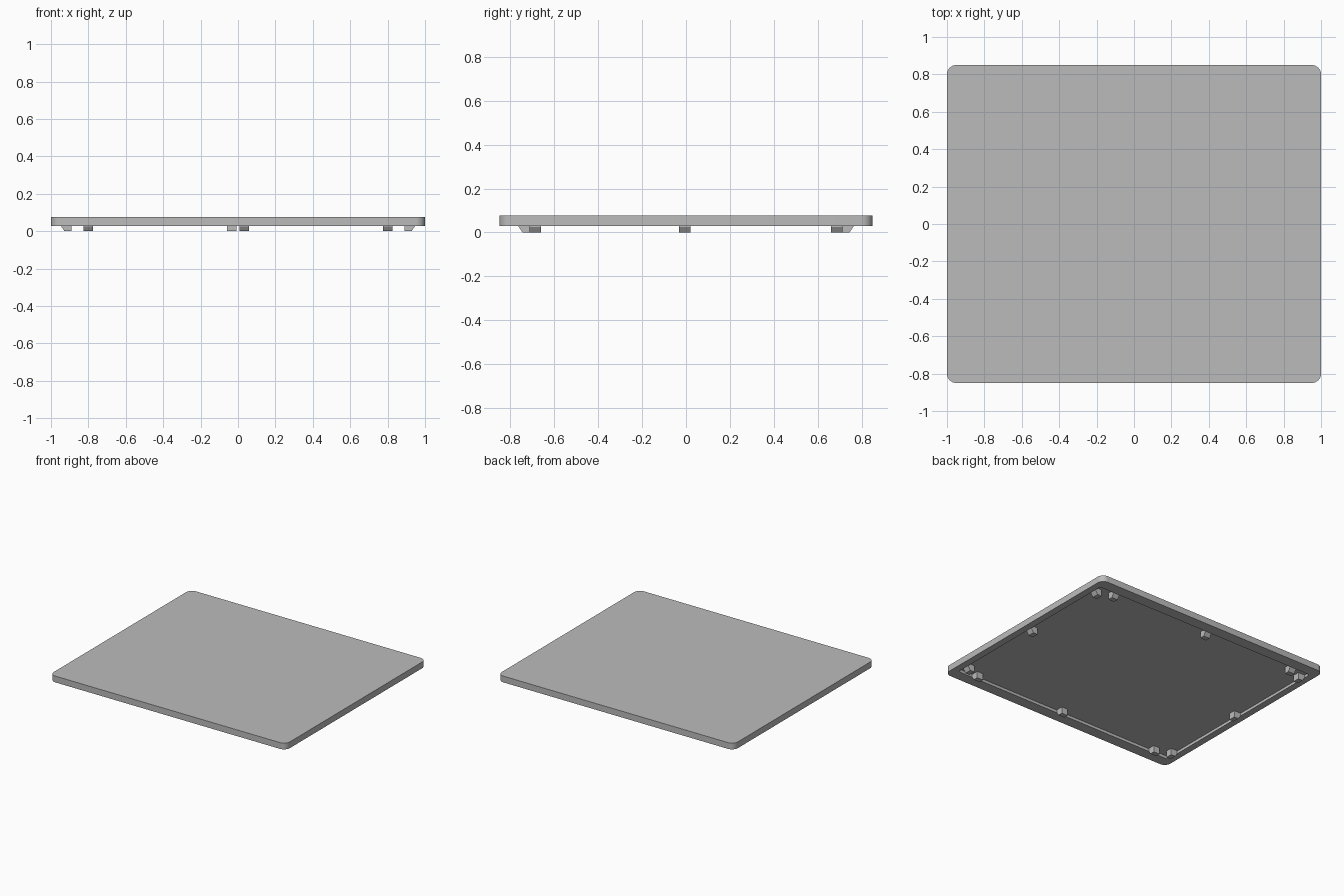
import bpy, bmesh, math

if "Cube" in bpy.data.objects:
    bpy.data.objects.remove(bpy.data.objects["Cube"])

TOP, RIM, CEILING = 0.077, 0.029, 0.05

grey = bpy.data.materials.new("plain grey")
grey.use_nodes = True
grey.diffuse_color = (0.5, 0.5, 0.5, 1)
grey.node_tree.nodes["Principled BSDF"].inputs["Base Color"].default_value = grey.diffuse_color


def finish(bm, name):
    bmesh.ops.recalc_face_normals(bm, faces=bm.faces)
    mesh = bpy.data.meshes.new(name)
    bm.to_mesh(mesh)
    bm.free()
    mesh.materials.append(grey)
    obj = bpy.data.objects.new(name, mesh)
    bpy.context.collection.objects.link(obj)
    return obj


def rounded_ring(bm, half_x, half_y, radius, z, steps=8):
    ring = []
    for quarter, (sx, sy) in enumerate([(1, 1), (-1, 1), (-1, -1), (1, -1)]):
        for i in range(steps + 1):
            a = (quarter + i / steps) * math.pi / 2
            ring.append(bm.verts.new((sx * (half_x - radius) + radius * math.cos(a),
                                      sy * (half_y - radius) + radius * math.sin(a), z)))
    return ring


# Panel: rounded slab with a shallow recess underneath
bm = bmesh.new()
rings = [rounded_ring(bm, 1, 0.85, 0.05, TOP),
         rounded_ring(bm, 1, 0.85, 0.05, RIM),
         rounded_ring(bm, 0.948, 0.765, 0.02, RIM),
         rounded_ring(bm, 0.948, 0.765, 0.02, CEILING)]
for a, b in zip(rings, rings[1:]):
    for i in range(len(a)):
        j = (i + 1) % len(a)
        bm.faces.new((a[i], a[j], b[j], b[i]))
bm.faces.new(rings[0])
bm.faces.new(rings[-1])
panel = finish(bm, "lid_panel")
bpy.context.view_layer.objects.active = panel
panel.select_set(True)
bpy.ops.object.shade_smooth_by_angle(angle=math.radians(30))


# Clip: block whose outer face (local +x) slopes inward toward the foot
def clip(name, x, y, turn):
    bm = bmesh.new()
    profile = [(-0.027, CEILING), (0.027, CEILING), (0.027, 0.025), (0.01, 0), (-0.027, 0)]
    face = bm.faces.new([bm.verts.new((px, -0.026, pz)) for px, pz in profile])
    side = bmesh.ops.extrude_face_region(bm, geom=[face])["geom"]
    bmesh.ops.translate(bm, vec=(0, 0.052, 0),
                        verts=[v for v in side if isinstance(v, bmesh.types.BMVert)])
    obj = finish(bm, name)
    obj.location = (x, y, 0)
    obj.rotation_euler.z = math.radians(turn)


# Three clips along each edge; the middle ones on front and back are staggered
for place, offset in (("first", -0.687), ("middle", -0.005), ("last", 0.687)):
    clip("left_clip_" + place, 0.918, offset, 0)
    clip("right_clip_" + place, -0.918, offset, 180)
for place, offset in (("first", -0.8), ("middle", 0.033), ("last", 0.8)):
    clip("front_clip_" + place, offset, -0.735, -90)
    clip("back_clip_" + place, -offset, 0.735, 90)
